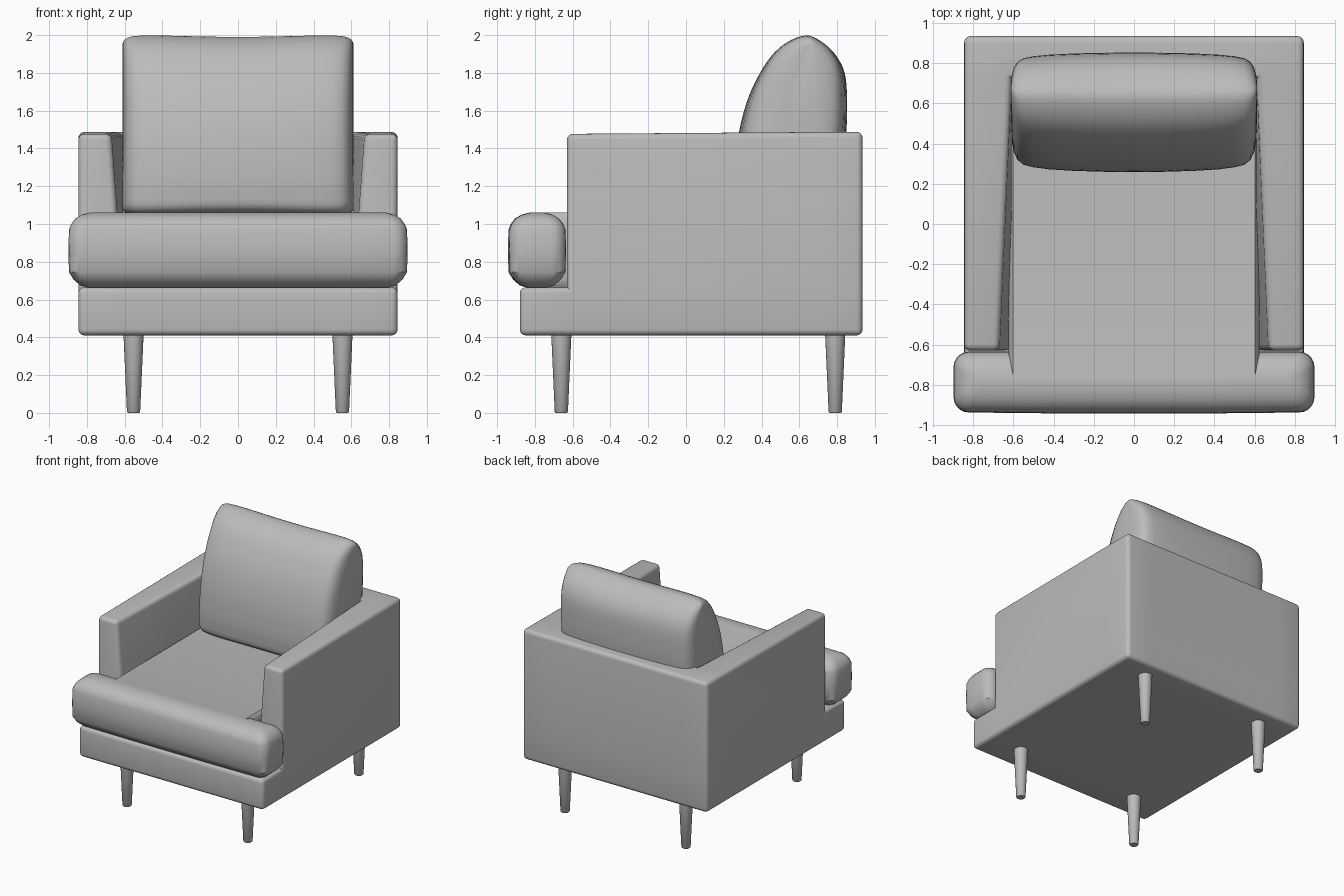
import bpy, bmesh, math

if "Cube" in bpy.data.objects:
    bpy.data.objects.remove(bpy.data.objects["Cube"])

fabric = bpy.data.materials.new("grey fabric")
fabric.diffuse_color = (0.5, 0.5, 0.5, 1)
fabric.use_nodes = True
fabric.node_tree.nodes["Principled BSDF"].inputs["Base Color"].default_value = fabric.diffuse_color


def finish(name, bm, angle=40):
    bmesh.ops.recalc_face_normals(bm, faces=bm.faces)
    me = bpy.data.meshes.new(name)
    bm.to_mesh(me)
    bm.free()
    ob = bpy.data.objects.new(name, me)
    bpy.context.collection.objects.link(ob)
    me.materials.append(fabric)
    bpy.ops.object.select_all(action='DESELECT')
    ob.select_set(True)
    bpy.context.view_layer.objects.active = ob
    bpy.ops.object.shade_smooth_by_angle(angle=math.radians(angle))
    return ob


def loft(name, rings, angle=40):
    """Skin equal-length closed rings and cap both ends."""
    bm = bmesh.new()
    vs = [[bm.verts.new(p) for p in r] for r in rings]
    n = len(vs[0])
    for a, b in zip(vs, vs[1:]):
        for i in range(n):
            j = (i + 1) % n
            bm.faces.new((a[i], a[j], b[j], b[i]))
    bm.faces.new(vs[0])
    bm.faces.new(vs[-1])
    return finish(name, bm, angle)


def smooth_closed(pts, steps=4):
    """Closed Catmull-Rom curve through 2D points."""
    out, n = [], len(pts)
    for i in range(n):
        a, b, c, d = (pts[(i + k) % n] for k in (-1, 0, 1, 2))
        for s in range(steps):
            t = s / steps
            out.append([0.5 * (2 * q + (r - p) * t + (2 * p - 5 * q + 4 * r - w) * t * t
                               + (3 * q - p - 3 * r + w) * t ** 3)
                        for p, q, r, w in zip(a, b, c, d)])
    return out


# frame: base, two arms and back as one block mesh from filled cells
X, Y, Z = (-.845, -.61, .61, .845), (-.88, -.63, .72, .935), (.41, .665, 1.487)
cells = {(i, j, 0) for i in range(3) for j in range(3)}
cells |= {(i, j, 1) for i in range(3) for j in (1, 2) if i != 1 or j == 2}
bm = bmesh.new()
grid = {}


def vert(i, j, k):
    if (i, j, k) not in grid:
        x, y, z = X[i], Y[j], Z[k]
        if k == 2 and i in (1, 2) and j == 1:      # arm tops narrow to the front
            x *= 1.10
        if k == 2 and j == 1:
            z -= .01
        grid[i, j, k] = bm.verts.new((x, y, z))
    return grid[i, j, k]


for c in cells:
    for ax in range(3):
        for side in (0, 1):
            nb = list(c)
            nb[ax] += 2 * side - 1
            if tuple(nb) in cells:
                continue
            quad = []
            for s, t in ((0, 0), (1, 0), (1, 1), (0, 1)):
                p = list(c)
                p[ax] += side
                p[(ax + 1) % 3] += s
                p[(ax + 2) % 3] += t
                quad.append(vert(*p))
            bm.faces.new(quad)
bmesh.ops.recalc_face_normals(bm, faces=bm.faces)
edges = [e for e in bm.edges if len(e.link_faces) == 2 and e.calc_face_angle_signed() > .5]
bmesh.ops.bevel(bm, geom=edges, offset=.032, segments=4, profile=.5,
                affect='EDGES', clamp_overlap=True)
finish("frame", bm)


# seat cushion: T-shaped outline, lofted through inset levels
def seat_ring(inset, z):
    half = []
    r = max(.015, .075 - .4 * inset)
    for x, y, sy, start in ((.895, -.935, 1, -90), (.895, -.638, -1, 0)):
        cx, cy = x - inset - r, y + sy * (inset + r)
        for k in range(6):
            a = math.radians(start + 18 * k)
            half.append((cx + r * math.cos(a), cy + r * math.sin(a), z))
    half.append((.625 - .2 * inset, -.638 - inset, z))
    half.append((.625 - .2 * inset, .74, z))
    # gentle bow along the front edge
    front = [(.35, -.94 + inset, z)]
    half = front + half
    return half + [(-x, y, zz) for x, y, zz in reversed(half)]


levels = [(.11, .66), (.06, .675), (.025, .705), (0, .745), (-.003, .86), (0, .97),
          (.012, 1.0), (.035, 1.03), (.07, 1.05), (.12, 1.062)]
loft("seat_cushion", [seat_ring(i, z) for i, z in levels], 35)

# back cushion: leaning side profile, flattened toward both ends
profile = smooth_closed([(.30, 1.06), (.262, 1.16), (.262, 1.32), (.28, 1.48), (.32, 1.64),
                         (.375, 1.77), (.45, 1.89), (.53, 1.96), (.63, 1.995), (.71, 1.968),
                         (.79, 1.90), (.84, 1.80), (.853, 1.65), (.845, 1.45),
                         (.80, 1.2), (.74, 1.06), (.52, 1.04)])
stations = [(0, 1, .985), (.15, .995, .987), (.3, .98, .995), (.42, .955, 1), (.5, .92, 1), (.55, .875, .994),
            (.58, .79, .98), (.598, .66, .96), (.608, .48, .935), (.612, .3, .91)]
stations = [(-x, k, h) for x, k, h in reversed(stations[1:])] + stations
rings = []
for x, ky, kz in stations:
    ring = []
    for y, z in profile:
        mid = .60 + .167 * (z - 1.5)
        ring.append((x, mid + (y - mid) * ky, 1.5 + (z - 1.5) * kz + .003))
    rings.append(ring)
loft("back_cushion", rings, 50)

# tapered round legs
for sx, side in ((-1, "left"), (1, "right")):
    for y, end in ((-.66, "front"), (.79, "back")):
        loft(f"{end}_{side}_leg",
             [[(sx * .553 + r * math.cos(math.tau * k / 24), y + r * math.sin(math.tau * k / 24), z)
               for k in range(24)] for z, r in ((0, .03), (.006, .035), (.43, .054))])
